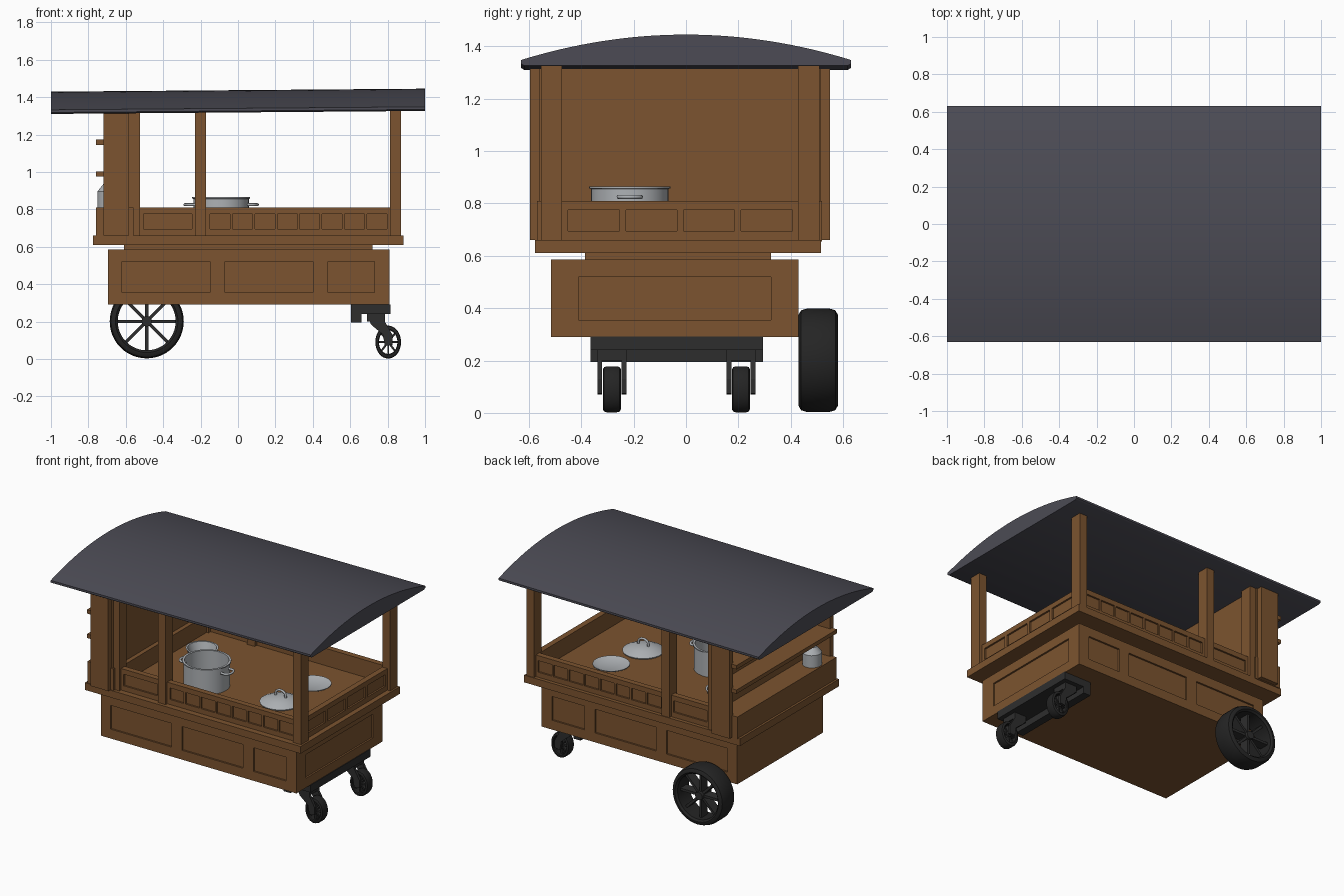
import bpy, bmesh, math
from mathutils import Matrix, Vector

if "Cube" in bpy.data.objects:
    bpy.data.objects.remove(bpy.data.objects["Cube"], do_unlink=True)


def material(name, r, g, b):
    m = bpy.data.materials.new(name)
    m.use_nodes = True
    m.diffuse_color = (r, g, b, 1)
    for n in m.node_tree.nodes:
        if n.type == 'BSDF_PRINCIPLED':
            n.inputs["Base Color"].default_value = (r, g, b, 1)
    return m


WOOD = material("brown wood", 0.20, 0.088, 0.029)
ROOF = material("slate roof", 0.072, 0.071, 0.09)
METAL = material("pale metal", 0.42, 0.44, 0.46)
RUBBER = material("black rubber", 0.018, 0.018, 0.018)
IRON = material("dark iron", 0.027, 0.027, 0.027)


def finish(name, bm, mat, smooth=False):
    bmesh.ops.recalc_face_normals(bm, faces=bm.faces)
    mesh = bpy.data.meshes.new(name)
    bm.to_mesh(mesh)
    bm.free()
    ob = bpy.data.objects.new(name, mesh)
    bpy.context.collection.objects.link(ob)
    mesh.materials.append(mat)
    if smooth:
        select(ob)
        bpy.ops.object.shade_smooth_by_angle(angle=math.radians(35))
    return ob


def select(ob):
    bpy.ops.object.select_all(action='DESELECT')
    ob.select_set(True)
    bpy.context.view_layer.objects.active = ob


def add_box(bm, x, y, z, turn=None):
    size = Vector((x[1] - x[0], y[1] - y[0], z[1] - z[0]))
    mid = Vector((x[0] + x[1], y[0] + y[1], z[0] + z[1])) / 2
    m = Matrix.Translation(mid) @ Matrix.Diagonal(size).to_4x4()
    bmesh.ops.create_cube(bm, size=1, matrix=(turn @ m) if turn else m)


def box(name, x, y, z, mat=WOOD):
    bm = bmesh.new()
    add_box(bm, x, y, z)
    return finish(name, bm, mat)


def carve(ob, cuts):
    """Cut a list of box shaped recesses out of an object."""
    bm = bmesh.new()
    for c in cuts:
        add_box(bm, *c)
    cutter = finish("recess_cutter", bm, WOOD)
    cutter.hide_render = True
    mod = ob.modifiers.new("recess", 'BOOLEAN')
    mod.operation, mod.solver, mod.object = 'DIFFERENCE', 'EXACT', cutter
    select(ob)
    bpy.ops.object.modifier_apply(modifier=mod.name)
    bpy.data.objects.remove(cutter, do_unlink=True)


def lathe(name, profile, mat, loc, segs=40, closed=False, axis='Z'):
    """Spin (radius, height) points about z, or about y for wheels."""
    bm = bmesh.new()
    vs = [bm.verts.new((r, 0, h)) for r, h in profile]
    pairs = list(zip(vs, vs[1:])) + ([(vs[-1], vs[0])] if closed else [])
    edges = [bm.edges.new(p) for p in pairs]
    bmesh.ops.spin(bm, geom=vs + edges, cent=(0, 0, 0), axis=(0, 0, 1),
                   angle=math.tau, steps=segs)
    bmesh.ops.remove_doubles(bm, verts=bm.verts, dist=0.0002)
    if axis == 'Y':
        bmesh.ops.rotate(bm, verts=bm.verts, matrix=Matrix.Rotation(math.pi / 2, 3, 'X'))
    ob = finish(name, bm, mat, True)
    ob.location = loc
    return ob


def tube(name, points, radius, mat):
    cu = bpy.data.curves.new(name, 'CURVE')
    cu.dimensions, cu.bevel_depth, cu.bevel_resolution = '3D', radius, 2
    sp = cu.splines.new('BEZIER')
    sp.bezier_points.add(len(points) - 1)
    for bp, p in zip(sp.bezier_points, points):
        bp.co, bp.handle_left_type, bp.handle_right_type = p, 'AUTO', 'AUTO'
    ob = bpy.data.objects.new(name, cu)
    bpy.context.collection.objects.link(ob)
    cu.materials.append(mat)
    select(ob)
    bpy.ops.object.convert(target='MESH')


# Lower body with recessed panels on both long sides and one end
D = 0.012
body = box("lower_body", (-0.695, 0.81), (-0.515, 0.43), (0.29, 0.585))
cuts = [((0.81 - D, 0.9), (-0.41, 0.325), (0.355, 0.52))]
for span in ((-0.62, -0.15), (-0.07, 0.40), (0.48, 0.73)):
    for y in ((-0.6, -0.515 + D), (0.43 - D, 0.5)):
        cuts.append((span, y, (0.355, 0.52)))
carve(body, cuts)
box("neck", (-0.61, 0.72), (-0.385, 0.325), (0.575, 0.615))
box("counter_ledge", (-0.775, 0.885), (-0.576, 0.515), (0.61, 0.66))

# Open tray with small recessed panels
tray = box("tray", (-0.585, 0.85), (-0.535, 0.49), (0.655, 0.81))
cuts = [((-0.54, 0.81), (-0.495, 0.45), (0.69, 0.9))]
spans = [(-0.505, -0.245)] + [(-0.15 + i * 0.12, -0.043 + i * 0.12) for i in range(8)]
for span in spans:
    for y in ((-0.6, -0.535 + D), (0.49 - D, 0.6)):
        cuts.append((span, y, (0.695, 0.775)))
for i in range(4):
    y0 = -0.45 + i * 0.22
    cuts.append(((0.85 - D, 0.95), (y0, y0 + 0.196), (0.695, 0.775)))
carve(tray, cuts)

# Posts, mirrored front and back
for side, y in (("front", (-0.553, -0.473)), ("back", (0.427, 0.51))):
    for place, x in (("cabinet", -0.585), ("middle", -0.23), ("end", 0.812)):
        box(f"{side}_{place}_post", (x, x + 0.06), y, (0.655, 1.325))

# Shelf cabinet at the closed end
box("cabinet_base", (-0.76, -0.56), (-0.57, 0.52), (0.655, 0.81))
box("cabinet_wall", (-0.605, -0.57), (-0.56, 0.515), (0.66, 1.32))
for side, y in (("front", (-0.595, -0.555)), ("back", (0.51, 0.55))):
    box(f"{side}_cabinet_panel", (-0.72, -0.582), y, (0.66, 1.32))
for i, z in enumerate((0.975, 1.145)):
    box(f"cabinet_shelf_{i + 1}", (-0.76, -0.59), (-0.575, 0.53), (z, z + 0.027))

# Arched roof, slightly tilted along its length
bm = bmesh.new()
HALF, N = 0.63, 32
outline = [(HALF - 0.012, 1.318), (HALF, 1.326)]
for i in range(N + 1):
    t = 1 - 2 * i / N
    outline.append((t * HALF, 1.437 - 0.097 * t * t))
outline += [(-HALF, 1.326), (-HALF + 0.012, 1.318)]
end = bm.faces.new([bm.verts.new((-1, y, z)) for y, z in outline])
ext = bmesh.ops.extrude_face_region(bm, geom=[end], use_keep_orig=True)
bmesh.ops.translate(bm, vec=(2, 0, 0),
                    verts=[v for v in ext["geom"] if isinstance(v, bmesh.types.BMVert)])
for v in bm.verts:
    v.co.z += 0.008 * v.co.x
finish("roof", bm, ROOF, True)


# Wheels: rounded tyre, hub and crossed spokes
def wheel(name, loc, radius, inner, width, spoke, squash=1.0):
    h, e = width / 2, width * 0.16
    tyre = [(inner, -h + e / 2), (inner + e / 2, -h), (radius - e, -h), (radius - e * 0.3, -h + e * 0.4),
            (radius, -h + e * 1.4), (radius, h - e * 1.4), (radius - e * 0.3, h - e * 0.4),
            (radius - e, h), (inner + e / 2, h), (inner, h - e / 2)]
    parts = [lathe(name + "_tyre", tyre, RUBBER, loc, 48, True, 'Y')]
    hub = [(0, -h * 0.7), (spoke * 1.6, -h * 0.7), (spoke * 1.6, h * 0.7), (0, h * 0.7)]
    parts.append(lathe(name + "_hub", hub, IRON, loc, 20, False, 'Y'))
    bm = bmesh.new()
    for i in range(4):
        add_box(bm, (-inner - 0.005, inner + 0.005), (-h * 0.45, h * 0.45), (-spoke / 2, spoke / 2),
                Matrix.Rotation(i * math.pi / 4, 4, 'Y'))
    parts.append(finish(name + "_spokes", bm, IRON))
    parts[-1].location = loc
    for p in parts:
        p.scale.x = squash


wheel("large_wheel", (-0.488, 0.505, 0.201), 0.198, 0.155, 0.15, 0.017)

# Caster frame, forks and small wheels
box("caster_plate", (0.605, 0.815), (-0.365, 0.295), (0.24, 0.292), IRON)
box("caster_beam", (0.605, 0.66), (-0.365, 0.295), (0.195, 0.245), IRON)
for name, y in (("front", -0.283), ("back", 0.21)):
    wheel(name + "_caster", (0.803, y, 0.09), 0.088, 0.063, 0.068, 0.012, 0.78)
    bm = bmesh.new()
    for s in (-1, 1):
        side = [(0.69, 0.245), (0.785, 0.245), (0.785, 0.2), (0.825, 0.13), (0.825, 0.075),
                (0.785, 0.07), (0.775, 0.13), (0.71, 0.185)]
        f = bm.faces.new([bm.verts.new((x, y + s * 0.037, z)) for x, z in side])
        ext = bmesh.ops.extrude_face_region(bm, geom=[f], use_keep_orig=True)
        bmesh.ops.translate(bm, vec=(0, s * 0.018, 0),
                            verts=[v for v in ext["geom"] if isinstance(v, bmesh.types.BMVert)])
    add_box(bm, (0.69, 0.785), (y - 0.05, y + 0.05), (0.2, 0.245))
    finish(name + "_caster_fork", bm, IRON)

# Cooking pot with two side handles
PX, PY, R = -0.09, -0.215, 0.155
lathe("cooking_pot", [(0, 0), (R - 0.007, 0), (R - 0.007, 0.165), (R, 0.168), (R, 0.175),
                      (R - 0.015, 0.175), (R - 0.015, 0.012), (0, 0.012)], METAL, (PX, PY, 0.69))
for s in (-1, 1):
    tube("pot_handle", [(PX + s * (R + dx), PY + dy, 0.825) for dx, dy in
                        ((-0.02, -0.042), (0.026, -0.034), (0.026, 0.034), (-0.02, 0.042))], 0.008, METAL)

# Pot lid with arched handle
LX, LY = 0.44, -0.16
lathe("pot_lid", [(0, 0), (0.13, 0), (0.133, 0.008), (0.12, 0.014), (0.085, 0.032),
                  (0.045, 0.042), (0, 0.046)], METAL, (LX, LY, 0.69))
tube("lid_handle", [(LX + dx, LY, z) for dx, z in
                    ((-0.04, 0.725), (-0.028, 0.765), (0.028, 0.765), (0.04, 0.725))], 0.008, METAL)

# Plate, bowl and small jar
lathe("plate", [(0, 0), (0.075, 0), (0.118, 0.018), (0.118, 0.023), (0.078, 0.007), (0, 0.007)],
      METAL, (0.47, 0.15, 0.69))
lathe("bowl", [(0, 0), (0.08, 0), (0.1, 0.055), (0.104, 0.06), (0.092, 0.06), (0.074, 0.008), (0, 0.008)],
      METAL, (-0.36, 0.12, 0.69))
lathe("jar", [(0, 0), (0.062, 0), (0.062, 0.085), (0.03, 0.125), (0, 0.125)], METAL, (-0.69, -0.4, 0.81), 24)
